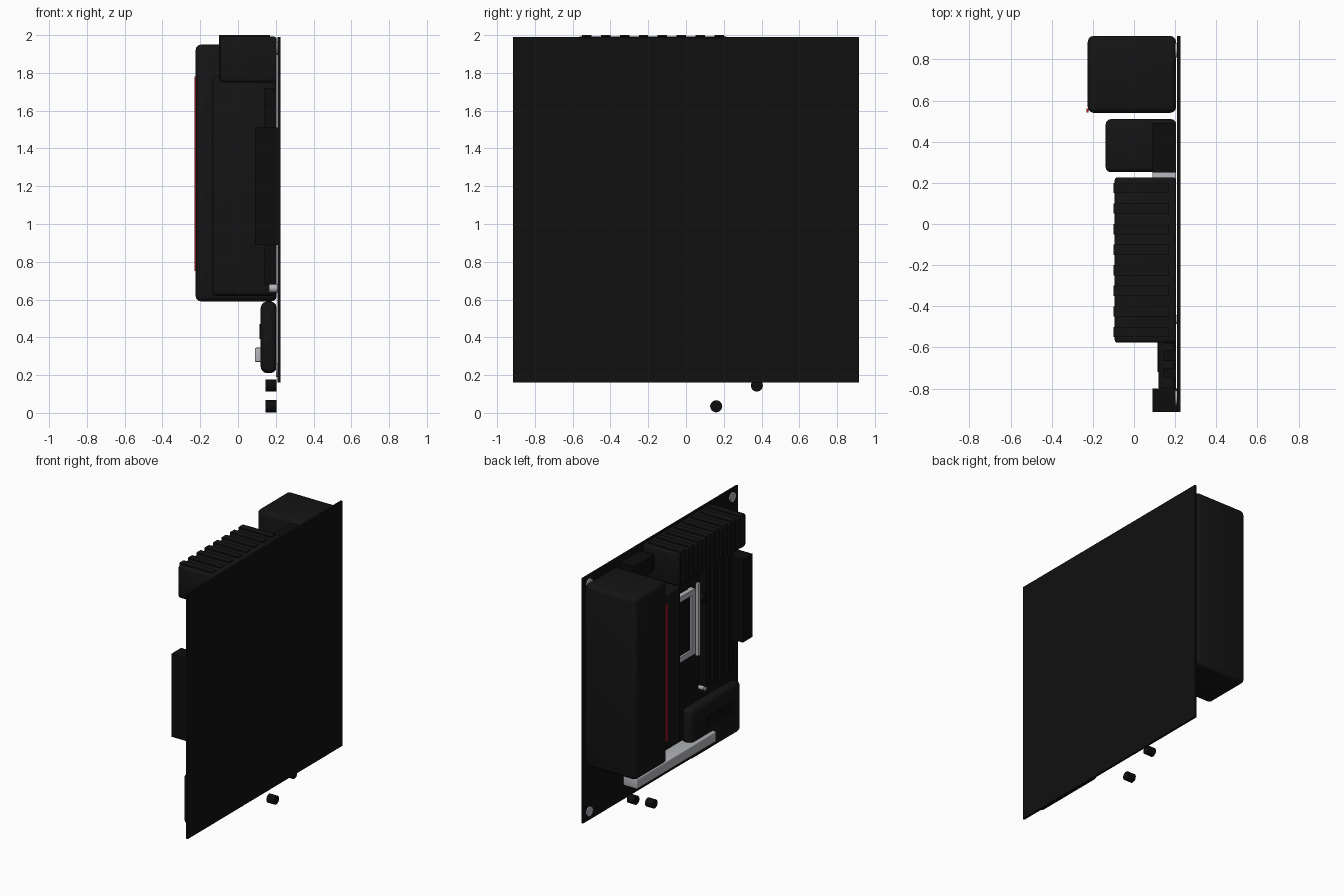
import bpy, bmesh, math
from mathutils import Matrix, Vector

if "Cube" in bpy.data.objects:
    bpy.data.objects.remove(bpy.data.objects["Cube"])


def material(name, rgb, rough=0.5):
    m = bpy.data.materials.new(name)
    m.use_nodes = True
    m.diffuse_color = (*rgb, 1)
    bsdf = m.node_tree.nodes["Principled BSDF"]
    bsdf.inputs["Base Color"].default_value = (*rgb, 1)
    bsdf.inputs["Roughness"].default_value = rough
    return m


BOARD = material("board_black", (0.005, 0.005, 0.005))
SINK = material("heatsink_black", (0.007, 0.007, 0.0075))
PLASTIC = material("plastic_black", (0.004, 0.004, 0.004))
SILVER = material("silver_metal", (0.45, 0.46, 0.49))
RED = material("red_accent", (0.5, 0.015, 0.025))
BACK = 0.205  # parts end just short of the board


def finish(name, bm, mat, smooth=True):
    mesh = bpy.data.meshes.new(name)
    bm.to_mesh(mesh)
    bm.free()
    mesh.materials.append(mat)
    ob = bpy.data.objects.new(name, mesh)
    bpy.context.collection.objects.link(ob)
    if smooth:
        bpy.ops.object.select_all(action='DESELECT')
        ob.select_set(True)
        bpy.context.view_layer.objects.active = ob
        bpy.ops.object.shade_smooth_by_angle(angle=math.radians(35))
    return ob


def box(name, x, y, z, mat, bevel=0.0):
    """Box from (low, high) ranges, with optional rounded edges."""
    bm = bmesh.new()
    bmesh.ops.create_cube(bm, size=1)
    lo, hi = Vector((x[0], y[0], z[0])), Vector((x[1], y[1], z[1]))
    bmesh.ops.scale(bm, vec=hi - lo, verts=bm.verts)
    bmesh.ops.translate(bm, vec=(lo + hi) / 2, verts=bm.verts)
    if bevel:
        bmesh.ops.bevel(bm, geom=bm.edges[:], offset=bevel, segments=3,
                        profile=0.5, affect='EDGES', clamp_overlap=True)
    return finish(name, bm, mat, bevel > 0)


def peg(name, x, y, z, radius, mat):
    """Cylinder standing out from the board along x."""
    bm = bmesh.new()
    bmesh.ops.create_cone(bm, cap_ends=True, segments=24, radius1=radius,
                          radius2=radius, depth=x[1] - x[0])
    bmesh.ops.rotate(bm, matrix=Matrix.Rotation(math.pi / 2, 3, 'Y'), verts=bm.verts)
    bmesh.ops.translate(bm, vec=((x[0] + x[1]) / 2, y, z), verts=bm.verts)
    return finish(name, bm, mat)


# Circuit board and its corner screws
box("circuit_board", (0.21, 0.225), (-0.915, 0.915), (0.16, 1.99), BOARD)
for y in (-0.845, 0.845):
    for z in (0.225, 1.93):
        peg("corner_screw", (0.2, 0.212), y, z, 0.036, SILVER)

# Port cover with red accent strip
box("port_cover", (-0.225, BACK), (0.54, 0.915), (0.59, 1.95), SINK, 0.03)
box("accent_strip", (-0.23, -0.222), (0.542, 0.562), (0.75, 1.78), RED)

# Side power heatsink
box("side_heatsink", (-0.138, BACK), (0.252, 0.51), (0.62, 1.78), SINK, 0.025)

# Top heatsink with raised fins
box("top_heatsink", (-0.094, BACK), (-0.577, 0.227), (1.75, 1.992), SINK, 0.015)
for i in range(8):
    y = -0.525 + i * 0.1
    box("heatsink_fin", (-0.1, 0.17), (y - 0.025, y + 0.025), (1.76, 2.0), SINK)

# Processor socket: frame, lid and lever
sy, sz, bar = (-0.345, 0.125), (0.96, 1.45), 0.04
box("processor_lid", (0.18, BACK), sy, sz, PLASTIC)
for edge in (sy[0], sy[1] - bar):
    box("socket_frame_side", (0.165, BACK), (edge, edge + bar), sz, SILVER)
for edge in (sz[0], sz[1] - bar):
    box("socket_frame_rail", (0.165, BACK), sy, (edge, edge + bar), SILVER)
box("socket_lever", (0.15, 0.175), (-0.385, -0.36), (0.94, 1.48), SILVER)

# Memory slots
for i in range(4):
    y = -0.47 - i * 0.085
    box("memory_slot", (0.14, BACK), (y - 0.025, y + 0.025), (0.68, 1.72), PLASTIC)

# Power connectors
box("main_power_socket", (0.09, 0.222), (-0.915, -0.8), (0.89, 1.51), PLASTIC)
box("upper_power_socket", (0.09, BACK), (0.25, 0.49), (1.83, 1.95), PLASTIC)

# Lower chip heatsink and its badge plate
box("chip_heatsink", (0.12, BACK), (-0.83, -0.23), (0.21, 0.59), SINK, 0.035)
box("chip_plate", (0.115, 0.123), (-0.72, -0.42), (0.39, 0.47), PLASTIC)

# Expansion slot
box("expansion_slot", (0.09, BACK), (-0.49, 0.45), (0.27, 0.345), SILVER, 0.006)

# Mounting screw and capacitors
peg("mounting_screw", (0.165, 0.212), -0.465, 0.66, 0.022, SILVER)
for y, z in ((0.375, 0.145), (0.16, 0.035), (-0.43, 1.34)):
    peg("capacitor", (0.145, BACK), y, z, 0.032, PLASTIC)
